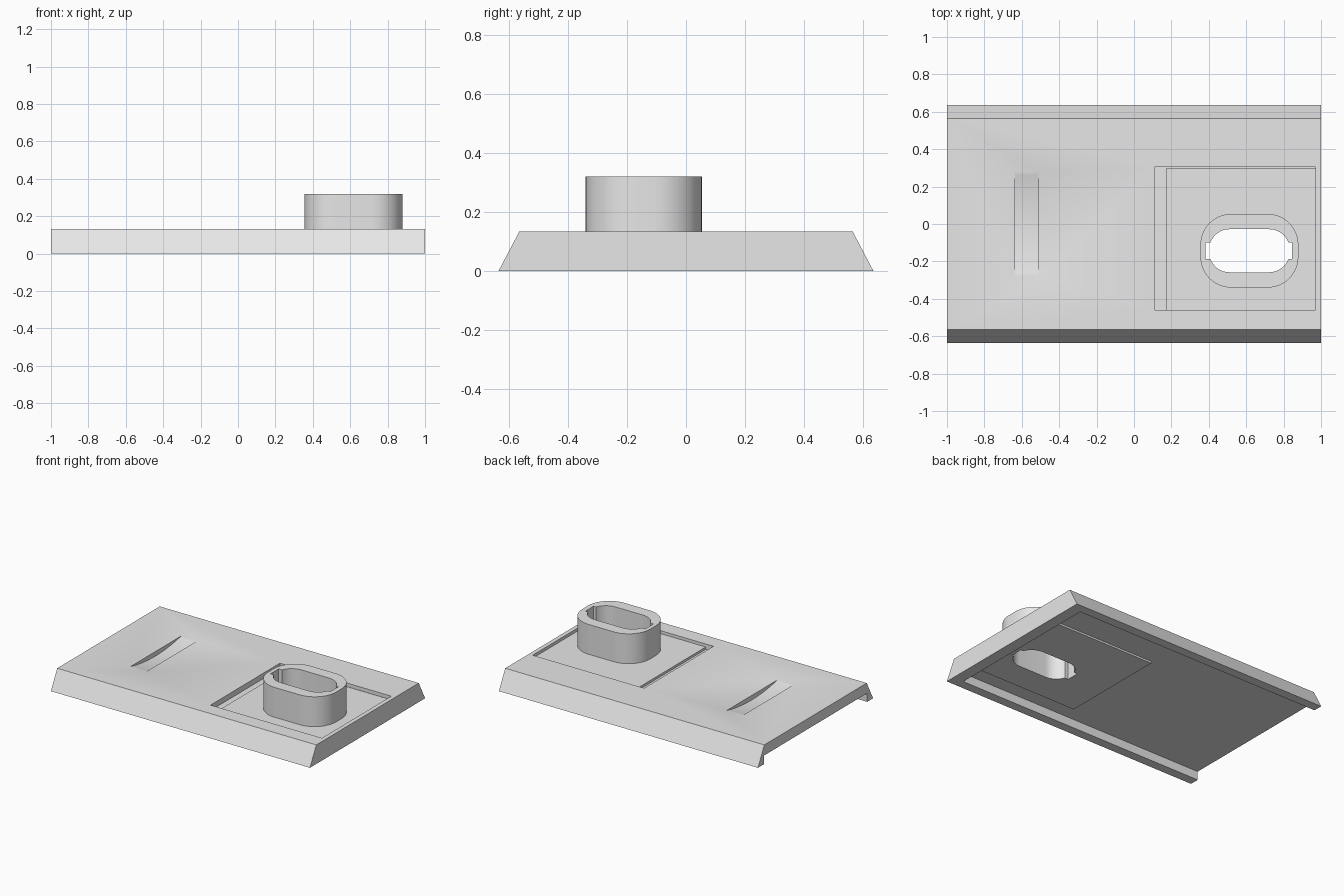
import bpy, math

if "Cube" in bpy.data.objects:
    bpy.data.objects.remove(bpy.data.objects["Cube"])

grey = bpy.data.materials.new("light_grey")
grey.diffuse_color = (0.8, 0.8, 0.8, 1)
grey.use_nodes = True
grey.node_tree.nodes["Principled BSDF"].inputs["Base Color"].default_value = grey.diffuse_color


def prism(name, pts, lo, hi, axis="z"):
    """Extrude a closed outline along z (pts are x, y) or along x (pts are y, z)."""
    put = (lambda p, h: (p[0], p[1], h)) if axis == "z" else (lambda p, h: (h, p[0], p[1]))
    n = len(pts)
    verts = [put(p, lo) for p in pts] + [put(p, hi) for p in pts]
    faces = [tuple(reversed(range(n))), tuple(range(n, 2 * n))]
    faces += [(i, (i + 1) % n, n + (i + 1) % n, n + i) for i in range(n)]
    me = bpy.data.meshes.new(name)
    me.from_pydata(verts, [], faces)
    me.materials.append(grey)
    ob = bpy.data.objects.new(name, me)
    bpy.context.collection.objects.link(ob)
    return ob


def box(name, x0, x1, y0, y1, z0, z1):
    return prism(name, [(x0, y0), (x1, y0), (x1, y1), (x0, y1)], z0, z1)


def rounded(cx, cy, hx, hy, r, steps=12):
    """Rounded rectangle outline, counter-clockwise."""
    pts = []
    for k, (sx, sy) in enumerate([(1, 1), (-1, 1), (-1, -1), (1, -1)]):
        for i in range(steps + 1):
            a = math.pi / 2 * (k + i / steps)
            pts.append((cx + sx * (hx - r) + r * math.cos(a),
                        cy + sy * (hy - r) + r * math.sin(a)))
    return pts


def combine(target, tool, op):
    mod = target.modifiers.new(op, "BOOLEAN")
    mod.operation, mod.object, mod.solver = op, tool, "EXACT"
    bpy.context.view_layer.objects.active = target
    bpy.ops.object.modifier_apply(modifier=mod.name)


def cut(target, tool):
    combine(target, tool, "DIFFERENCE")
    bpy.data.objects.remove(tool)


def join(target, tool):
    combine(target, tool, "UNION")
    bpy.data.objects.remove(tool)


# Cover: sloped-side slab with a channel underneath, open at the left end
cover = prism("cover", [(-0.635, 0), (0.635, 0), (0.565, 0.133), (-0.565, 0.133)],
              -1, 1, "x")
cut(cover, box("channel", -1.2, 0.92, -0.57, 0.57, -0.1, 0.06))

# Sunken bay with a slightly raised panel and a pad below it
cut(cover, box("bay", 0.11, 0.97, -0.46, 0.305, 0.095, 0.2))
join(cover, box("panel", 0.17, 0.98, -0.47, 0.297, 0.07, 0.112))
join(cover, box("pad", 0.112, 0.95, -0.455, 0.302, 0.047, 0.08))

# Thumb grip: shallow arc scooped along y
half, depth = 0.28, 0.032
radius = (half ** 2 + depth ** 2) / (2 * depth)
span = math.asin(half / radius) * 1.15
arc = [(radius * math.sin(a), 0.133 - depth + radius * (1 - math.cos(a)))
       for a in (span * (i / 16 - 1) for i in range(33))]
cut(cover, prism("grip", arc + [(0.33, 0.3), (-0.33, 0.3)], -0.635, -0.51, "x"))

# Collar: oval tube standing on the panel
CX, CY = 0.617, -0.143
collar = prism("collar", rounded(CX, CY, 0.262, 0.197, 0.165), 0.1, 0.32)

# Keyed opening through the collar and the cover
for part in (cover, collar):
    cut(part, prism("opening", rounded(CX, CY, 0.215, 0.115, 0.108), -0.2, 0.6))
    cut(part, box("key_slots", 0.382, 0.845, CY - 0.045, CY + 0.045, -0.3, 0.7))

# Smooth the curves, keep edges crisp
for part in (cover, collar):
    bpy.ops.object.select_all(action="DESELECT")
    part.select_set(True)
    bpy.context.view_layer.objects.active = part
    bpy.ops.object.shade_smooth_by_angle(angle=math.radians(30))
